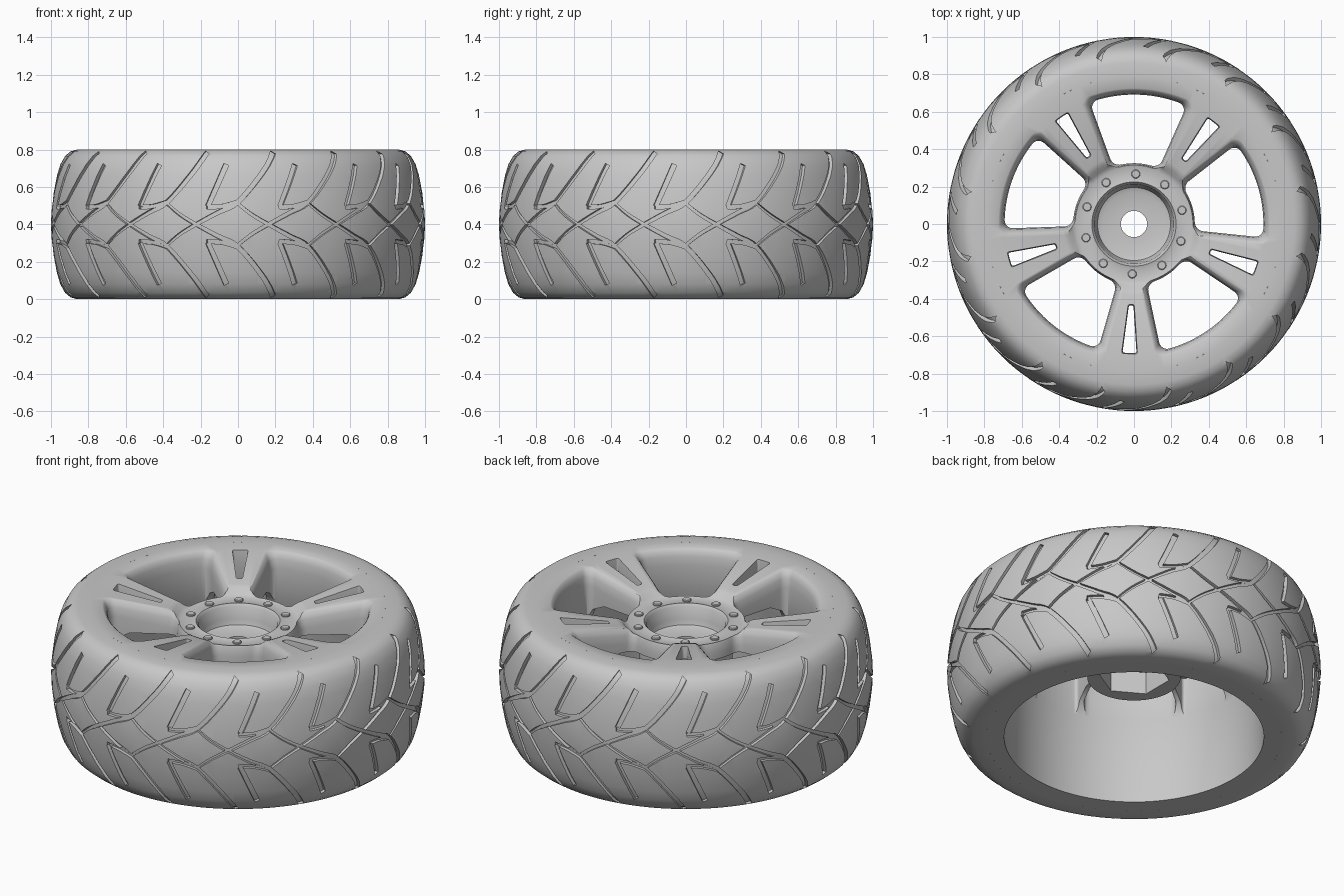
import bpy, bmesh
from math import sin, cos, pi, radians, hypot

cube = bpy.data.objects.get("Cube")
if cube:
    bpy.data.objects.remove(cube, do_unlink=True)

grey = bpy.data.materials.new("plain_grey")
grey.use_nodes = True
grey.diffuse_color = (0.58, 0.58, 0.58, 1)
grey.node_tree.nodes["Principled BSDF"].inputs["Base Color"].default_value = (0.58, 0.58, 0.58, 1)

MID = 0.4                      # half of the tyre's width
FIRST = radians(268)           # direction of the first spoke
SPOKES = 5
REPEATS = 16                   # tread pattern repeats


def polar(r, a, z):
    return (r * cos(a), r * sin(a), z)


def make_object(name, bm):
    bmesh.ops.recalc_face_normals(bm, faces=bm.faces)
    mesh = bpy.data.meshes.new(name)
    bm.to_mesh(mesh)
    bm.free()
    mesh.materials.append(grey)
    obj = bpy.data.objects.new(name, mesh)
    bpy.context.collection.objects.link(obj)
    return obj


def revolve(name, profile, segments):
    """Closed ring turned from a closed profile of (radius, height)."""
    bm = bmesh.new()
    rings = [[bm.verts.new(polar(r, 2 * pi * i / segments, z)) for r, z in profile]
             for i in range(segments)]
    n = len(profile)
    for i, ring in enumerate(rings):
        after = rings[(i + 1) % segments]
        for j in range(n):
            k = (j + 1) % n
            bm.faces.new((ring[j], ring[k], after[k], after[j]))
    return make_object(name, bm)


def add_loft(bm, loops):
    """Closed solid through a stack of equal-length loops."""
    rows = [[bm.verts.new(p) for p in loop] for loop in loops]
    n = len(rows[0])
    for low, high in zip(rows, rows[1:]):
        for j in range(n):
            k = (j + 1) % n
            bm.faces.new((low[j], low[k], high[k], high[j]))
    bm.faces.new(rows[0][::-1])
    bm.faces.new(rows[-1])


def activate(obj):
    bpy.ops.object.select_all(action='DESELECT')
    obj.select_set(True)
    bpy.context.view_layer.objects.active = obj


def volume(mesh):
    bm = bmesh.new()
    bm.from_mesh(mesh)
    size = bm.calc_volume()
    bm.free()
    return size


def cut(obj, cutter):
    """Subtract the cutter, keeping only a result of believable volume."""
    cutter.hide_render = True
    before = volume(obj.data)
    mod = obj.modifiers.new("cut", 'BOOLEAN')
    mod.operation = 'DIFFERENCE'
    mod.object = cutter
    for solver in ('MANIFOLD', 'EXACT', 'FLOAT'):
        mod.solver = solver
        graph = bpy.context.evaluated_depsgraph_get()
        graph.update()
        result = bpy.data.meshes.new_from_object(obj.evaluated_get(graph))
        if 0.5 * before < volume(result) < 0.99999 * before:
            obj.data = result
            break
    obj.modifiers.remove(mod)
    bpy.data.objects.remove(cutter, do_unlink=True)


def smooth(obj):
    activate(obj)
    bpy.ops.object.shade_smooth_by_angle(angle=radians(40))


# Tyre: crowned tread with round shoulders
crown = [(1.0, 0.4), (0.997, 0.47), (0.985, 0.57), (0.968, 0.66),
         (0.95, 0.72), (0.925, 0.765), (0.895, 0.79), (0.86, 0.8)]
lower = [(r, 2 * MID - z) for r, z in crown[:0:-1]]
tyre = revolve("tyre", [(0.79, 0.0)] + lower + crown + [(0.79, 0.8)], 128)


def tread_radius(z):
    h = MID + abs(z - MID)
    for (r0, z0), (r1, z1) in zip(crown, crown[1:]):
        if h <= z1:
            return r0 + (r1 - r0) * (h - z0) / (z1 - z0)
    return crown[-1][0]


def spline(points, steps=4):
    pts = [points[0]] + points + [points[-1]]
    out = []
    for quad in zip(pts, pts[1:], pts[2:], pts[3:]):
        for s in range(steps):
            t = s / steps
            out.append(tuple(0.5 * (2 * q + (r - p) * t + (2 * p - 5 * q + 4 * r - e) * t * t
                                    + (3 * q - p - 3 * r + e) * t ** 3)
                             for p, q, r, e in zip(*quad)))
    return out + [points[-1]]


def groove_cutter(path, start_width, end_width, depth, flip):
    """Grooves along a path of (degrees, height), repeated round the tyre."""
    path = spline([(radians(a), z) for a, z in path])
    last = len(path) - 1
    bm = bmesh.new()
    for i in range(REPEATS):
        turn = 2 * pi * i / REPEATS - pi / 2
        loops = []
        for j, (a, z) in enumerate(path):
            (a0, z0), (a1, z1) = path[max(j - 1, 0)], path[min(j + 1, last)]
            da, dz = a1 - a0, z1 - z0
            size = hypot(da, dz)
            half = (start_width + (end_width - start_width) * j / last) / 2
            loop = []
            for side, lift in ((-1, -depth), (1, -depth), (1, 0.05), (-1, 0.05)):
                h = z + side * half * da / size
                angle = a - side * half * dz / size
                r = tread_radius(h) + lift
                loop.append(polar(r, turn + angle, 2 * MID - h if flip else h))
            loops.append(loop)
        add_loft(bm, loops)
    bmesh.ops.triangulate(bm, faces=bm.faces)
    return make_object("groove_cutter", bm)


# Tread: long sweeping grooves crossing the middle, short slots, and arms joining the two
sweep = [(12, 0.785), (8, 0.68), (0, 0.52), (-6, 0.465), (-12, 0.41), (-18, 0.35), (-22.5, 0.29)]
slot = [(-3.8, 0.72), (-6.8, 0.6), (-9.4, 0.497)]
arm = [(-9.7, 0.492), (-5, 0.497), (0.2, 0.523)]
for flip in (False, True):
    cut(tyre, groove_cutter(sweep, 0.03, 0.014, 0.02, flip))
    cut(tyre, groove_cutter(slot, 0.03, 0.026, 0.021, flip))
    cut(tyre, groove_cutter(arm, 0.022, 0.018, 0.0193, flip))
smooth(tyre)

# Wheel: barrel, dished face and hub turned as one piece
wheel = revolve("wheel", [
    (0.07, 0.37), (0.07, 0.58), (0.17, 0.58), (0.195, 0.59), (0.205, 0.62), (0.212, 0.69),
    (0.225, 0.705), (0.24, 0.70), (0.305, 0.70), (0.33, 0.71), (0.35, 0.735), (0.38, 0.745),
    (0.70, 0.8), (0.79, 0.8), (0.79, 0.0), (0.695, 0.0), (0.695, 0.5), (0.66, 0.57),
    (0.58, 0.61), (0.33, 0.61), (0.25, 0.58), (0.25, 0.37)], 120)


def face_height(r):
    return 0.8 - max(0.70 - r, 0) * 0.172


def rounded_outline(r0, r1, half_width, corner, off):
    """Rounded wedge as (radius, angle); half_width gives the side distance."""
    r0, r1 = r0 - off, r1 + off
    side = []
    for r_mid, begin in ((r0 + corner, -pi), (r1 - corner, -pi / 2)):
        for k in range(7):
            t = begin + k * pi / 12
            r = r_mid + corner * cos(t)
            s = half_width(r) + off - corner * (1 + sin(t))
            side.append((r, -s / r))

    def arc(r, a, b):
        return [(r, a + (b - a) * k / 12) for k in range(1, 12)]
    other = [(r, -a) for r, a in reversed(side)]
    return side + arc(r1, side[-1][1], other[0][1]) + other + arc(r0, other[-1][1], side[0][1])


def opening_cutter(outline, steps, turn, through=True):
    """Five openings; steps of (depth below the face, outward offset) shape their rims."""
    bm = bmesh.new()
    for i in range(SPOKES):
        mid = turn + 2 * pi * i / SPOKES
        loops = [[polar(r, mid + a, 0.45) for r, a in outline(0)]]
        for depth, off in steps:
            loops.append([polar(r, mid + a, face_height(r) + depth) for r, a in outline(off)])
        if through:
            loops.append([polar(r, mid + a, 0.95) for r, a in outline(steps[-1][1])])
        add_loft(bm, loops)
    bmesh.ops.triangulate(bm, faces=bm.faces)
    return make_object("opening_cutter", bm)


# Windows between the spokes, hollow spoke backs, and a slit through each spoke
cut(wheel, opening_cutter(
    lambda off: rounded_outline(0.325, 0.692, lambda r: r * radians(22), 0.045, off),
    [(-0.09, 0), (-0.04, 0.006), (-0.018, 0.015), (-0.005, 0.026), (0.003, 0.038)],
    FIRST + pi / SPOKES))
cut(wheel, opening_cutter(
    lambda off: rounded_outline(0.345, 0.693, lambda r: r * radians(14) - 0.025, 0.02, off),
    [(-0.07, 0)], FIRST, through=False))
cut(wheel, opening_cutter(
    lambda off: rounded_outline(0.435, 0.69, lambda r: 0.012 + (r - 0.435) * 0.1, 0.01, off),
    [(-0.04, 0), (0.003, 0.005)], FIRST))

# Hexagonal drive socket under the hub
bm = bmesh.new()
add_loft(bm, [[polar(0.19, radians(30 + 60 * k), z) for k in range(6)] for z in (0.3, 0.5)])
cut(wheel, make_object("socket_cutter", bm))
smooth(wheel)

# Ring of hub bolts
bm = bmesh.new()
for i in range(2 * SPOKES):
    cx, cy, _ = polar(0.267, FIRST + pi * i / SPOKES, 0)
    loops = []
    for r, z in ((0.024, 0.69), (0.024, 0.706), (0.02, 0.71)):
        loops.append([(cx + r * cos(pi * k / 6), cy + r * sin(pi * k / 6), z) for k in range(12)])
    add_loft(bm, loops)
smooth(make_object("hub_bolts", bm))
